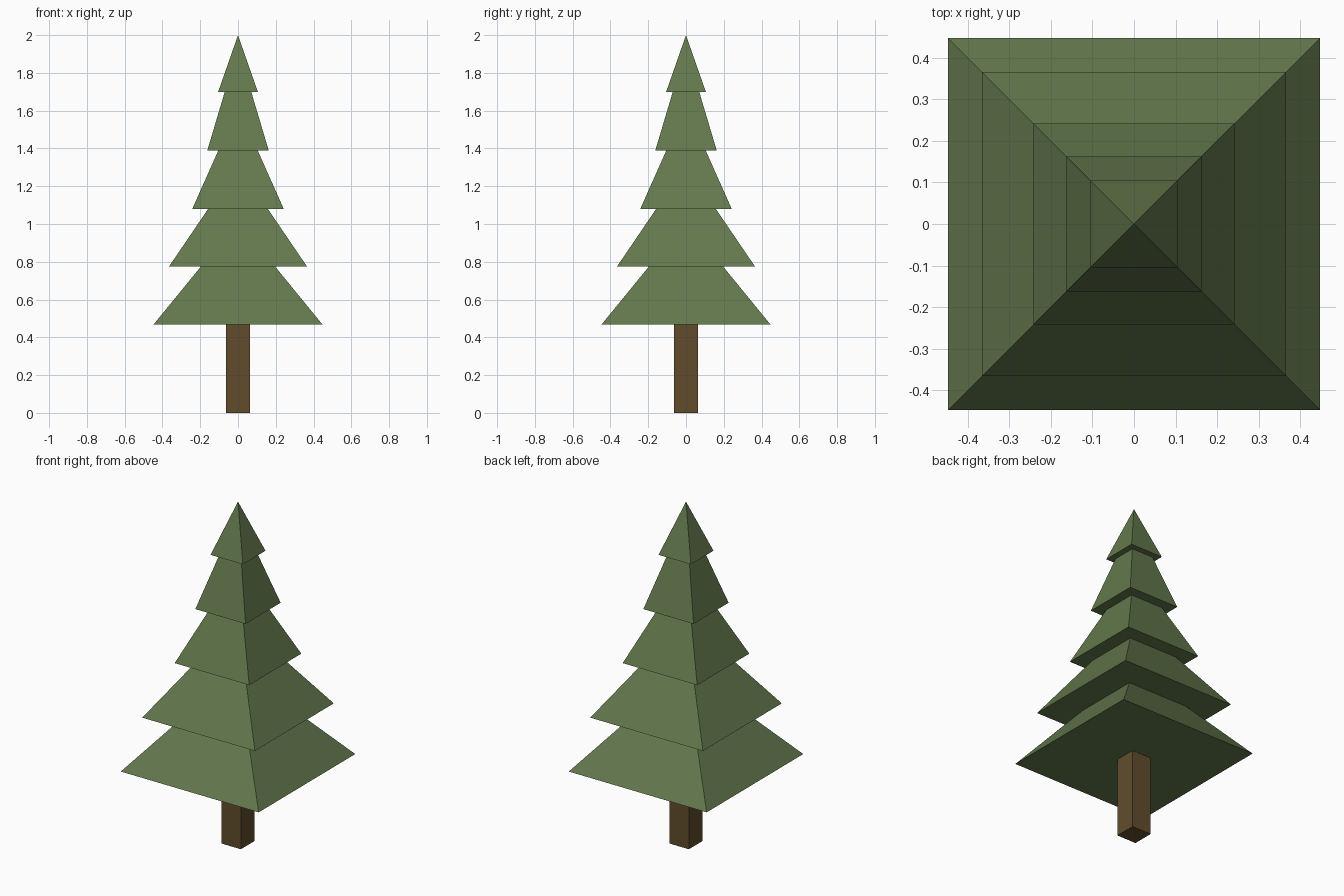
import bpy
import bmesh

cube = bpy.data.objects.get("Cube")
if cube:
    bpy.data.objects.remove(cube, do_unlink=True)


def make_material(name, rgb):
    mat = bpy.data.materials.new(name)
    mat.use_nodes = True
    color = (*rgb, 1.0)
    mat.diffuse_color = color
    mat.node_tree.nodes["Principled BSDF"].inputs["Base Color"].default_value = color
    return mat


def square_frustum(name, bottom, top, z0, z1, mat):
    """Flat-faced square block tapering from half-width bottom to top."""
    bm = bmesh.new()

    def ring(half, z):
        if half == 0:
            return [bm.verts.new((0, 0, z))]
        return [bm.verts.new((sx * half, sy * half, z))
                for sx, sy in ((-1, -1), (1, -1), (1, 1), (-1, 1))]

    low, high = ring(bottom, z0), ring(top, z1)
    bm.faces.new(low[::-1])
    for i in range(4):
        j = (i + 1) % 4
        if top == 0:
            bm.faces.new((low[i], low[j], high[0]))
        else:
            bm.faces.new((low[i], low[j], high[j], high[i]))
    if top > 0:
        bm.faces.new(high)
    mesh = bpy.data.meshes.new(name)
    bm.to_mesh(mesh)
    bm.free()
    mesh.materials.append(mat)
    obj = bpy.data.objects.new(name, mesh)
    bpy.context.collection.objects.link(obj)
    return obj


needle_green = make_material("needle green", (0.125, 0.19, 0.074))
bark_brown = make_material("bark brown", (0.12, 0.073, 0.025))

# Trunk
square_frustum("trunk", 0.0625, 0.0625, 0.0, 0.47, bark_brown)

# Foliage tiers, bottom to top: lower half-width, upper half-width, base height
tiers = [
    (0.448, 0.197, 0.467),
    (0.366, 0.158, 0.774),
    (0.242, 0.105, 1.08),
    (0.163, 0.07, 1.388),
    (0.105, 0.0, 1.70),
]
heights = [t[2] for t in tiers[1:]] + [2.0]
for n, ((bottom, top, z0), z1) in enumerate(zip(tiers, heights), 1):
    square_frustum(f"foliage_tier_{n}", bottom, top, z0, z1, needle_green)
